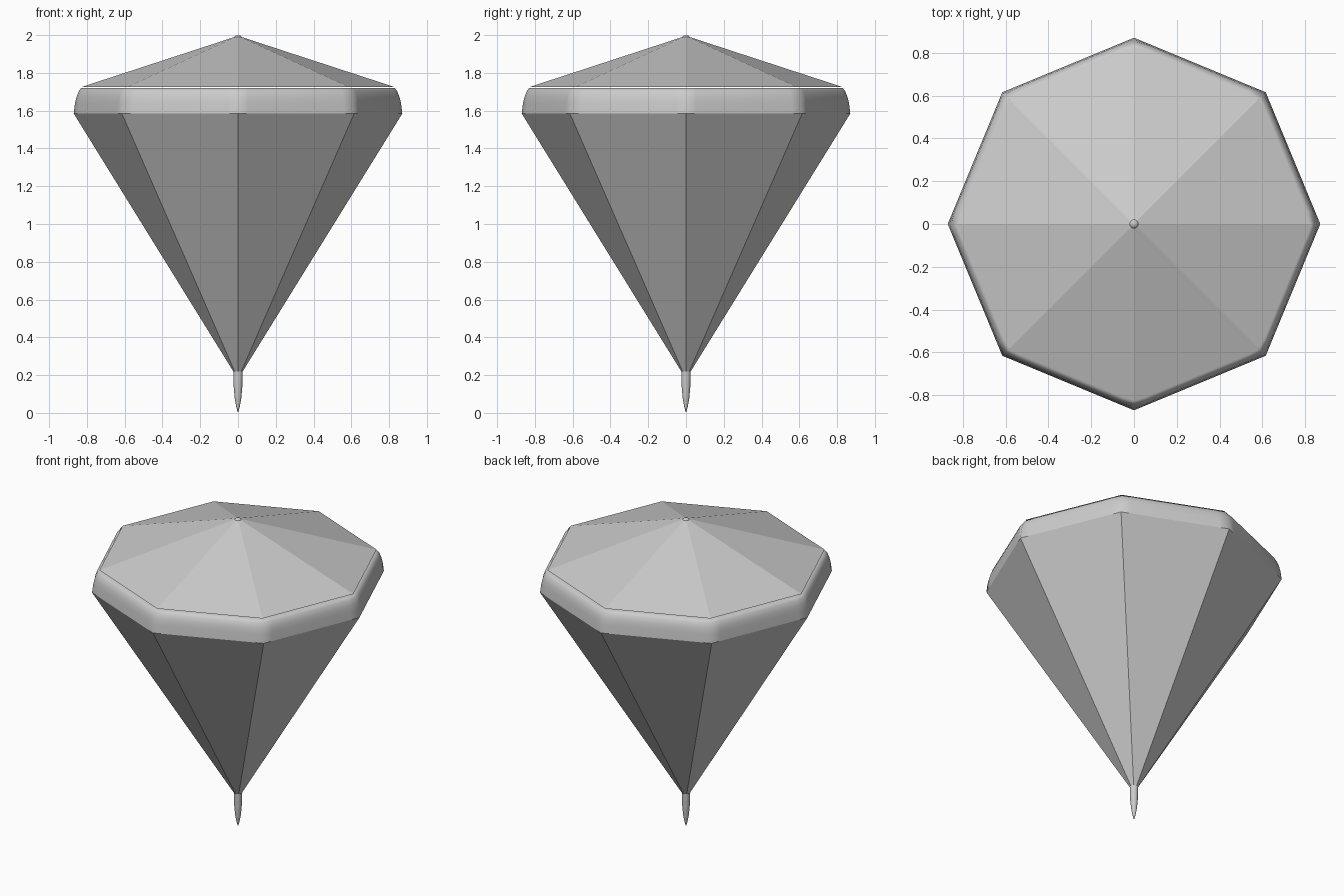
import bpy, bmesh
from math import sin, cos, tau, radians
from mathutils import Vector

cube = bpy.data.objects.get("Cube")
if cube:
    bpy.data.objects.remove(cube, do_unlink=True)

grey = bpy.data.materials.new("plain grey")
grey.use_nodes = True
colour = (0.6, 0.6, 0.6, 1)
grey.diffuse_color = colour
grey.node_tree.nodes["Principled BSDF"].inputs["Base Color"].default_value = colour


def circle(r, z, sides=8):
    """Ring of points with corners on the axes."""
    return [Vector((r * cos(tau * i / sides), r * sin(tau * i / sides), z)) for i in range(sides)]


def rounded_octagon(r, z, pull):
    """Octagon with three points per corner, the middle one pulled inward."""
    corners = circle(r, z)
    points = []
    for i, c in enumerate(corners):
        middle = c - Vector((c.x, c.y, 0)).normalized() * pull
        points += [c.lerp(corners[i - 1], 0.09), middle, c.lerp(corners[(i + 1) % 8], 0.09)]
    return points


def loft(name, rings, smooth=None, bottom=None, top=None):
    """Skin rings from bottom to top; bottom and top are optional apex heights."""
    bm = bmesh.new()
    loops = [[bm.verts.new(p) for p in ring] for ring in rings]
    n = len(loops[0])
    for a, b in zip(loops, loops[1:]):
        for i in range(n):
            j = (i + 1) % n
            bm.faces.new((a[i], a[j], b[j], b[i]))
    for apex, loop, flip in ((bottom, loops[0], True), (top, loops[-1], False)):
        if apex is not None:
            v = bm.verts.new((0, 0, apex))
            for i in range(n):
                j = (i + 1) % n
                bm.faces.new((loop[j], loop[i], v) if flip else (loop[i], loop[j], v))
    mesh = bpy.data.meshes.new(name)
    bm.to_mesh(mesh)
    bm.free()
    mesh.materials.append(grey)
    obj = bpy.data.objects.new(name, mesh)
    bpy.context.collection.objects.link(obj)
    if smooth:
        bpy.ops.object.select_all(action="DESELECT")
        obj.select_set(True)
        bpy.context.view_layer.objects.active = obj
        bpy.ops.object.shade_smooth_by_angle(angle=radians(smooth))
    return obj


# Faceted inverted cone
loft("body", [circle(0.025, 0.22), circle(0.87, 1.585)])

# Soft rim with eased corners, turning in under the crown
rim = [(0.87, 1.585, 0), (0.866, 1.64, 0.003), (0.862, 1.675, 0.008),
       (0.85, 1.705, 0.008), (0.834, 1.719, 0.004), (0.81, 1.72, 0)]
loft("rim", [rounded_octagon(*section) for section in rim], smooth=60)

# Shallow faceted crown
loft("crown", [circle(0.826, 1.726)], top=1.996)

# Rounded point below the body and small knob at the summit
tip = [(0.009, 0.03), (0.017, 0.075), (0.023, 0.14), (0.025, 0.22)]
loft("tip", [circle(r, z, 16) for r, z in tip], smooth=50, bottom=0.0)
knob = [(0.022, 1.98), (0.02, 1.99), (0.012, 1.997)]
loft("crown_knob", [circle(r, z, 16) for r, z in knob], smooth=50, top=2.0)
